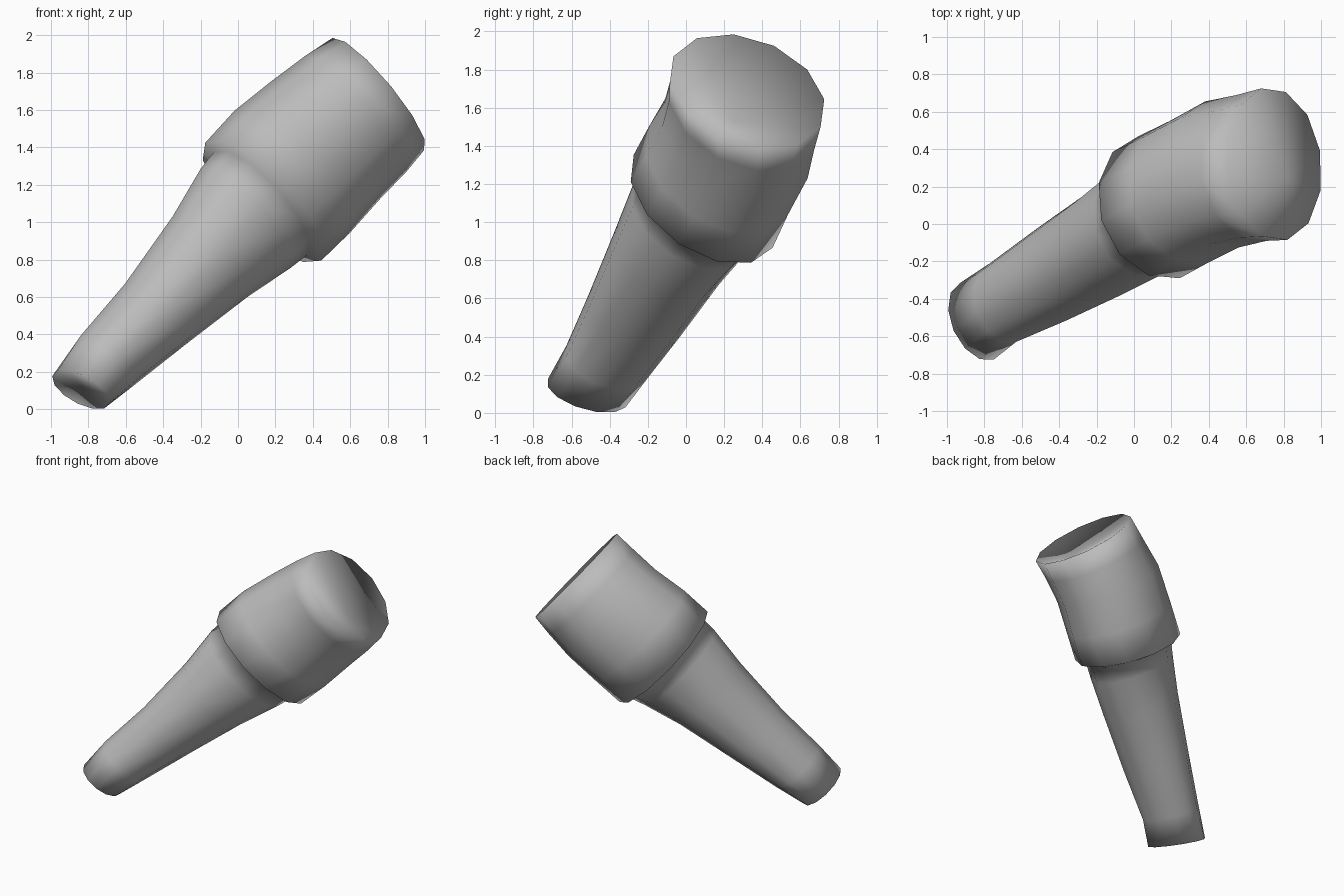
import bpy, bmesh, math
from mathutils import Vector

if "Cube" in bpy.data.objects:
    bpy.data.objects.remove(bpy.data.objects["Cube"])

SIDES = 12

grey = bpy.data.materials.new("plain grey")
grey.diffuse_color = (0.5, 0.5, 0.5, 1)
grey.use_nodes = True
grey.node_tree.nodes["Principled BSDF"].inputs["Base Color"].default_value = grey.diffuse_color


def loft(name, rings, start_tip, end_tip):
    """Skin elliptical rings (centre, half axis a, half axis b); tips close the ends."""
    bm = bmesh.new()
    loops = []
    for c, a, b in rings:
        c, a, b = Vector(c), Vector(a), Vector(b)
        loops.append([bm.verts.new(c + a * math.cos(t) + b * math.sin(t))
                      for t in (2 * math.pi * i / SIDES for i in range(SIDES))])
    for lo, hi in zip(loops, loops[1:]):
        for i in range(SIDES):
            j = (i + 1) % SIDES
            bm.faces.new((lo[i], lo[j], hi[j], hi[i]))
    for tip, loop in ((start_tip, loops[0]), (end_tip, loops[-1])):
        v = bm.verts.new(tip)
        for i in range(SIDES):
            bm.faces.new((loop[i], loop[(i + 1) % SIDES], v))
    bmesh.ops.recalc_face_normals(bm, faces=bm.faces)
    # Soft shading over the whole skin, ends included
    for f in bm.faces:
        f.smooth = True
    mesh = bpy.data.meshes.new(name)
    bm.to_mesh(mesh)
    bm.free()
    mesh.materials.append(grey)
    obj = bpy.data.objects.new(name, mesh)
    bpy.context.collection.objects.link(obj)
    return obj


forearm = [
    ((-0.84, -0.52, 0.105), (0.125, 0.05, -0.10), (-0.09, 0.205, -0.03)),
    ((-0.70, -0.42, 0.26), (0.14, 0.05, -0.135), (-0.07, 0.21, -0.03)),
    ((-0.44, -0.27, 0.51), (0.165, 0.06, -0.16), (-0.08, 0.245, -0.03)),
    ((-0.15, -0.10, 0.815), (0.20, 0.06, -0.215), (-0.08, 0.28, -0.04)),
    ((0.04, 0.02, 1.02), (0.24, 0.07, -0.265), (-0.09, 0.30, -0.06)),
    ((0.12, 0.08, 1.10), (0.25, 0.07, -0.275), (-0.09, 0.32, -0.08)),
]
# Wide sleeve: stepped cuff, swelling body, shoulder end
sleeve = [
    ((0.135, 0.09, 1.11), (0.31, 0.07, -0.315), (-0.11, 0.38, -0.10)),
    ((0.29, 0.17, 1.27), (0.31, 0.07, -0.325), (-0.10, 0.38, -0.08)),
    ((0.47, 0.265, 1.44), (0.29, 0.07, -0.315), (-0.09, 0.39, -0.06)),
    ((0.63, 0.30, 1.58), (0.27, 0.07, -0.31), (-0.08, 0.39, -0.05)),
    ((0.75, 0.32, 1.685), (0.245, 0.07, -0.30), (-0.07, 0.405, -0.04)),
]
# One continuous arm, with slightly dished wrist and shoulder ends
loft("sleeved_arm", forearm + sleeve, (-0.83, -0.51, 0.12), (0.82, 0.25, 1.53))
